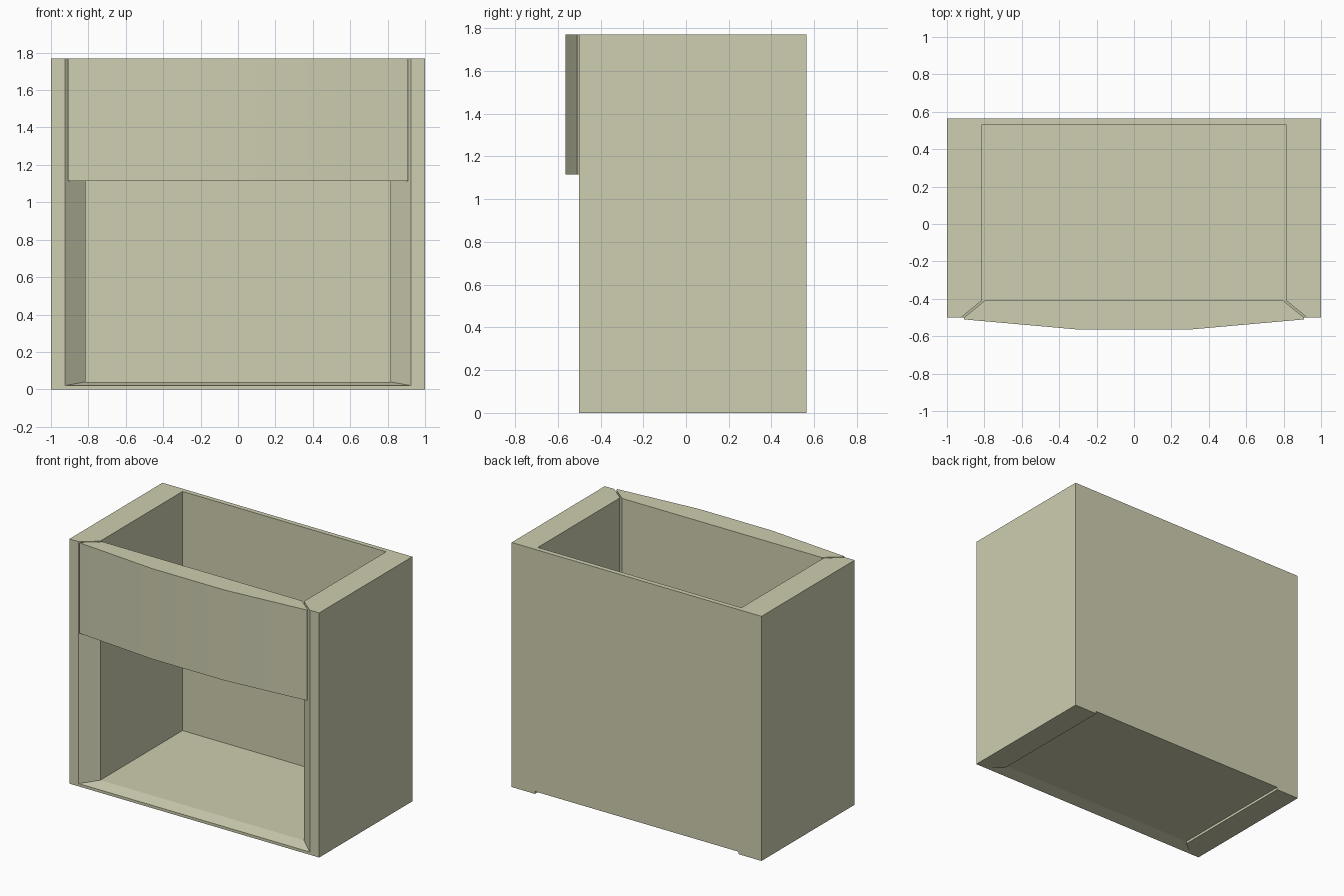
import bpy
import bmesh
import math

cube = bpy.data.objects.get("Cube")
if cube:
    bpy.data.objects.remove(cube, do_unlink=True)

HEIGHT = 1.77
BACK = 0.565
FRONT = -0.5
INNER_X, INNER_FRONT, INNER_BACK = 0.815, -0.41, 0.53
OPENING_X = 0.925
FLOOR_BOTTOM, FLOOR_TOP, LIP_TOP = 0.018, 0.04, 0.02

paint = bpy.data.materials.new("khaki paint")
paint.use_nodes = True
COLOUR = (0.62, 0.62, 0.44, 1)
paint.diffuse_color = COLOUR
paint.node_tree.nodes["Principled BSDF"].inputs["Base Color"].default_value = COLOUR


def loft(name, lower, upper):
    """Closed solid between two matching loops of points."""
    bm = bmesh.new()
    low = [bm.verts.new(p) for p in lower]
    top = [bm.verts.new(p) for p in upper]
    count = len(low)
    bm.faces.new(low)
    bm.faces.new(top)
    for i in range(count):
        j = (i + 1) % count
        bm.faces.new((low[i], low[j], top[j], top[i]))
    bmesh.ops.recalc_face_normals(bm, faces=bm.faces)
    mesh = bpy.data.meshes.new(name)
    bm.to_mesh(mesh)
    bm.free()
    mesh.materials.append(paint)
    obj = bpy.data.objects.new(name, mesh)
    bpy.context.collection.objects.link(obj)
    return obj


def prism(name, outline, z0, z1):
    return loft(name, [(x, y, z0) for x, y in outline],
                [(x, y, z1) for x, y in outline])


# Thick side walls with a splayed front edge
wall = [(1, FRONT), (1, BACK), (INNER_X, BACK),
        (INNER_X, INNER_FRONT), (OPENING_X, FRONT)]
for side, name in ((1, "left_wall"), (-1, "right_wall")):
    prism(name, [(side * x, y) for x, y in wall], 0, HEIGHT)

# Thin back wall
prism("back_wall", [(-INNER_X, INNER_BACK), (INNER_X, INNER_BACK),
                    (INNER_X, BACK), (-INNER_X, BACK)], FLOOR_BOTTOM, HEIGHT)

# Raised floor
prism("floor", [(-INNER_X, INNER_FRONT), (INNER_X, INNER_FRONT),
                (INNER_X, INNER_BACK), (-INNER_X, INNER_BACK)],
      FLOOR_BOTTOM, FLOOR_TOP)

# Sloping sill, mitred to the splayed walls
sill = [(FRONT, 0, OPENING_X), (FRONT, LIP_TOP, OPENING_X),
        (INNER_FRONT, FLOOR_TOP, INNER_X), (INNER_FRONT, FLOOR_BOTTOM, INNER_X)]
loft("front_sill", [(-x, y, z) for y, z, x in sill],
     [(x, y, z) for y, z, x in sill])

# Bowed upper front panel, with a small gap to each wall
half = [(0.29, -BACK), (0.91, -0.51), (0.905, -0.497), (0.798, INNER_FRONT)]
outline = half + [(-x, y) for x, y in reversed(half)]
panel = prism("front_panel", outline, 1.115, HEIGHT)
bpy.ops.object.select_all(action="DESELECT")
panel.select_set(True)
bpy.context.view_layer.objects.active = panel
bpy.ops.object.shade_smooth_by_angle(angle=math.radians(30))
